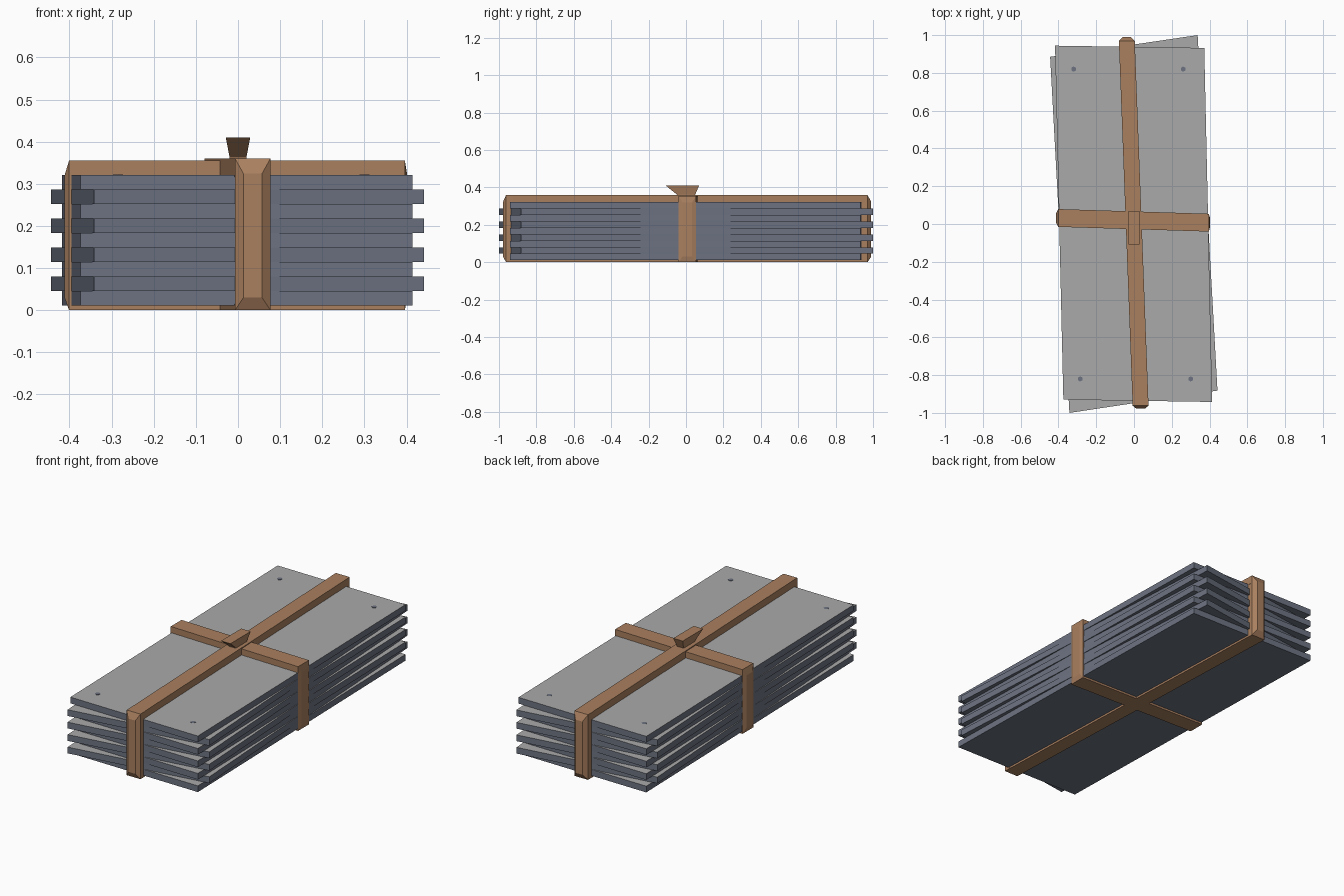
import bpy, bmesh, math

if "Cube" in bpy.data.objects:
    bpy.data.objects.remove(bpy.data.objects["Cube"])


def material(name, rgb):
    m = bpy.data.materials.new(name)
    m.diffuse_color = (*rgb, 1)
    m.use_nodes = True
    m.node_tree.nodes["Principled BSDF"].inputs["Base Color"].default_value = m.diffuse_color
    return m


TAN = material("tan strap", (0.40, 0.215, 0.115))
GREY = material("light grey top", (0.40, 0.40, 0.40))
BLUE = material("blue grey edge", (0.15, 0.17, 0.22))


def loft(bm, quads):
    """Solid through a list of four-cornered sections."""
    rings = [[bm.verts.new(p) for p in q] for q in quads]
    bm.faces.new(rings[0])
    bm.faces.new(rings[-1])
    for a, b in zip(rings, rings[1:]):
        for i in range(4):
            j = (i + 1) % 4
            bm.faces.new((a[i], a[j], b[j], b[i]))


def finish(bm, name, mats):
    bmesh.ops.recalc_face_normals(bm, faces=bm.faces[:])
    # a second material goes on upward faces
    if len(mats) > 1:
        for f in bm.faces:
            f.material_index = 1 if f.normal.z > 0.9 else 0
    me = bpy.data.meshes.new(name)
    bm.to_mesh(me)
    bm.free()
    for m in mats:
        me.materials.append(m)
    ob = bpy.data.objects.new(name, me)
    bpy.context.collection.objects.link(ob)
    return ob


# Stack of alternating skewed slabs
BASE, TOP, COUNT = 0.011, 0.321, 9
EVEN = [(-0.418, 0.944), (0.372, 0.932), (0.414, -0.942), (-0.374, -0.930)]
ODD = [(-0.444, 0.885), (0.337, 1.0), (0.442, -0.882), (-0.342, -1.0)]
step = (TOP - BASE) / COUNT
for k in range(COUNT):
    bm = bmesh.new()
    z = BASE + k * step
    outline = ODD if k % 2 else EVEN
    loft(bm, [[(x, y, h) for x, y in outline] for h in (z, z + step)])
    finish(bm, f"slab_{k + 1}", [BLUE, GREY])

# Small dots near the corners of the top slab
for i, (x, y) in enumerate([(-0.32, 0.82), (0.26, 0.82), (-0.285, -0.82), (0.30, -0.82)]):
    bpy.ops.mesh.primitive_cylinder_add(vertices=6, radius=0.014, depth=0.002,
                                        location=(x, y, TOP))
    dot = bpy.context.object
    dot.name = f"corner_dot_{i + 1}"
    dot.data.materials.append(BLUE)


def strap(name, axis, ends, half, inset, top):
    """Ring strap: ends are (inner, full, outer reach, sideways centre)."""
    def pt(along, side, z):
        return (along, side, z) if axis == "x" else (side, along, z)
    bm = bmesh.new()
    # top and bottom bands
    for z0, z1 in ((TOP - 0.005, top), (0.0, BASE + 0.004)):
        loft(bm, [[pt(full, c - half, z0), pt(full, c + half, z0),
                   pt(full, c + half, z1), pt(full, c - half, z1)]
                  for _, full, _, c in ends])
    # upright ends with a bevelled face
    for inner, full, outer, c in ends:
        loft(bm, [[pt(a, c - h, z0), pt(a, c + h, z0), pt(a, c + h, z1), pt(a, c - h, z1)]
                  for a, h, z0, z1 in ((inner, half, 0.0, top), (full, half, 0.0, top),
                                       (outer, inset, 0.03, top - 0.036))])
    finish(bm, name, [TAN])


strap("long_strap", "y", [(-0.925, -0.962, -0.978, 0.035), (0.925, 0.97, 0.99, -0.038)],
      0.042, 0.022, 0.36)
strap("cross_strap", "x", [(-0.375, -0.401, -0.412, 0.032), (0.37, 0.396, 0.402, 0.007)],
      0.047, 0.026, 0.355)

# Flared knot where the straps cross
bm = bmesh.new()
loft(bm, [[(-w, y0, z), (w, y0, z), (w, y1, z), (-w, y1, z)]
          for w, y0, y1, z in ((0.02, -0.045, 0.045, 0.35), (0.02, -0.05, 0.05, 0.363),
                               (0.029, -0.108, 0.07, 0.41))])
finish(bm, "knot", [TAN])
